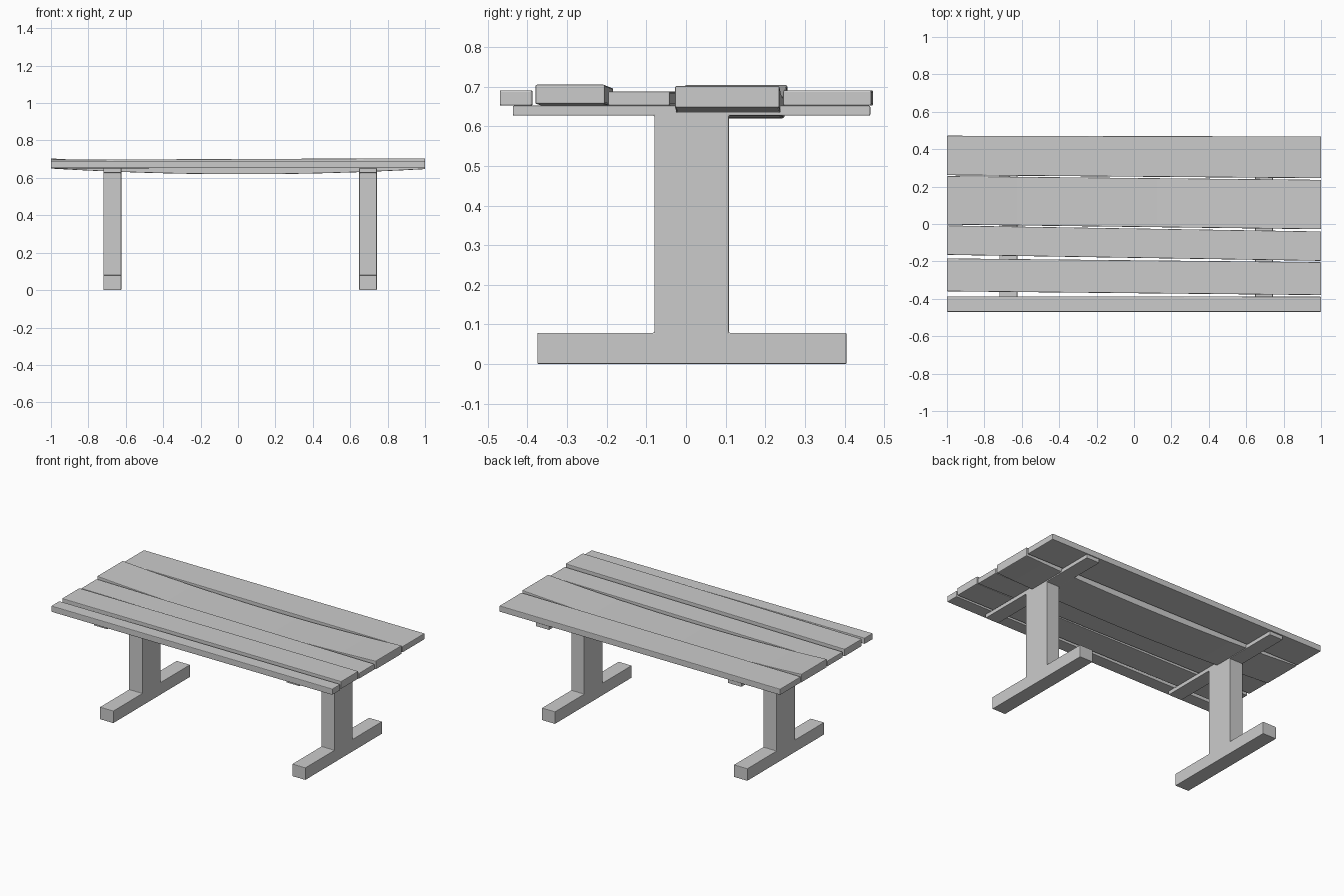
import bpy, bmesh

if "Cube" in bpy.data.objects:
    bpy.data.objects.remove(bpy.data.objects["Cube"])


def finish(name, bm, bevel):
    bmesh.ops.recalc_face_normals(bm, faces=bm.faces)
    me = bpy.data.meshes.new(name)
    bm.to_mesh(me)
    bm.free()
    ob = bpy.data.objects.new(name, me)
    bpy.context.collection.objects.link(ob)
    mod = ob.modifiers.new("soft_edges", 'BEVEL')
    mod.width = bevel
    mod.segments = 2
    mod.limit_method = 'ANGLE'
    return ob


def plank(name, left, right, sag=0.0, steps=1):
    """Board along x; left/right give (y0, y1, z0, z1) of each end."""
    bm = bmesh.new()
    rings = []
    for i in range(steps + 1):
        t = i / steps
        x = -1 + 2 * t
        y0, y1, z0, z1 = [a + (b - a) * t for a, b in zip(left, right)]
        d = sag * (1 - x * x)
        rings.append([bm.verts.new((x, y, z - d))
                      for y, z in ((y0, z0), (y1, z0), (y1, z1), (y0, z1))])
    for a, b in zip(rings, rings[1:]):
        for k in range(4):
            bm.faces.new((a[k], a[(k + 1) % 4], b[(k + 1) % 4], b[k]))
    bm.faces.new(rings[0])
    bm.faces.new(rings[-1])
    return finish(name, bm, 0.004)


def trestle(name, x0, x1):
    """I-shaped leg: foot, column and top bar in one profile."""
    profile = [(-0.375, 0), (0.405, 0), (0.405, 0.079), (0.108, 0.079),
               (0.108, 0.627), (0.465, 0.627), (0.465, 0.652),
               (-0.437, 0.652), (-0.437, 0.627), (-0.08, 0.627),
               (-0.08, 0.079), (-0.375, 0.079)]
    bm = bmesh.new()
    face = bm.faces.new([bm.verts.new((x0, y, z)) for y, z in profile])
    ext = bmesh.ops.extrude_face_region(bm, geom=[face])
    verts = [v for v in ext['geom'] if isinstance(v, bmesh.types.BMVert)]
    bmesh.ops.translate(bm, verts=verts, vec=(x1 - x0, 0, 0))
    return finish(name, bm, 0.003)


# Table top boards, slightly skewed; the widest one sags in the middle
plank("back_board", (0.261, 0.472, 0.652, 0.691), (0.245, 0.468, 0.652, 0.691))
plank("sagging_board", (-0.003, 0.256, 0.65, 0.704), (-0.028, 0.236, 0.647, 0.702),
      sag=0.029, steps=16)
plank("middle_board", (-0.165, -0.008, 0.652, 0.688), (-0.197, -0.04, 0.652, 0.688))
plank("front_board", (-0.36, -0.184, 0.65, 0.697), (-0.38, -0.204, 0.656, 0.705))
plank("front_edge_board", (-0.47, -0.387, 0.652, 0.691), (-0.47, -0.388, 0.652, 0.691))

# Two trestle legs
trestle("left_trestle", -0.72, -0.624)
trestle("right_trestle", 0.648, 0.742)
